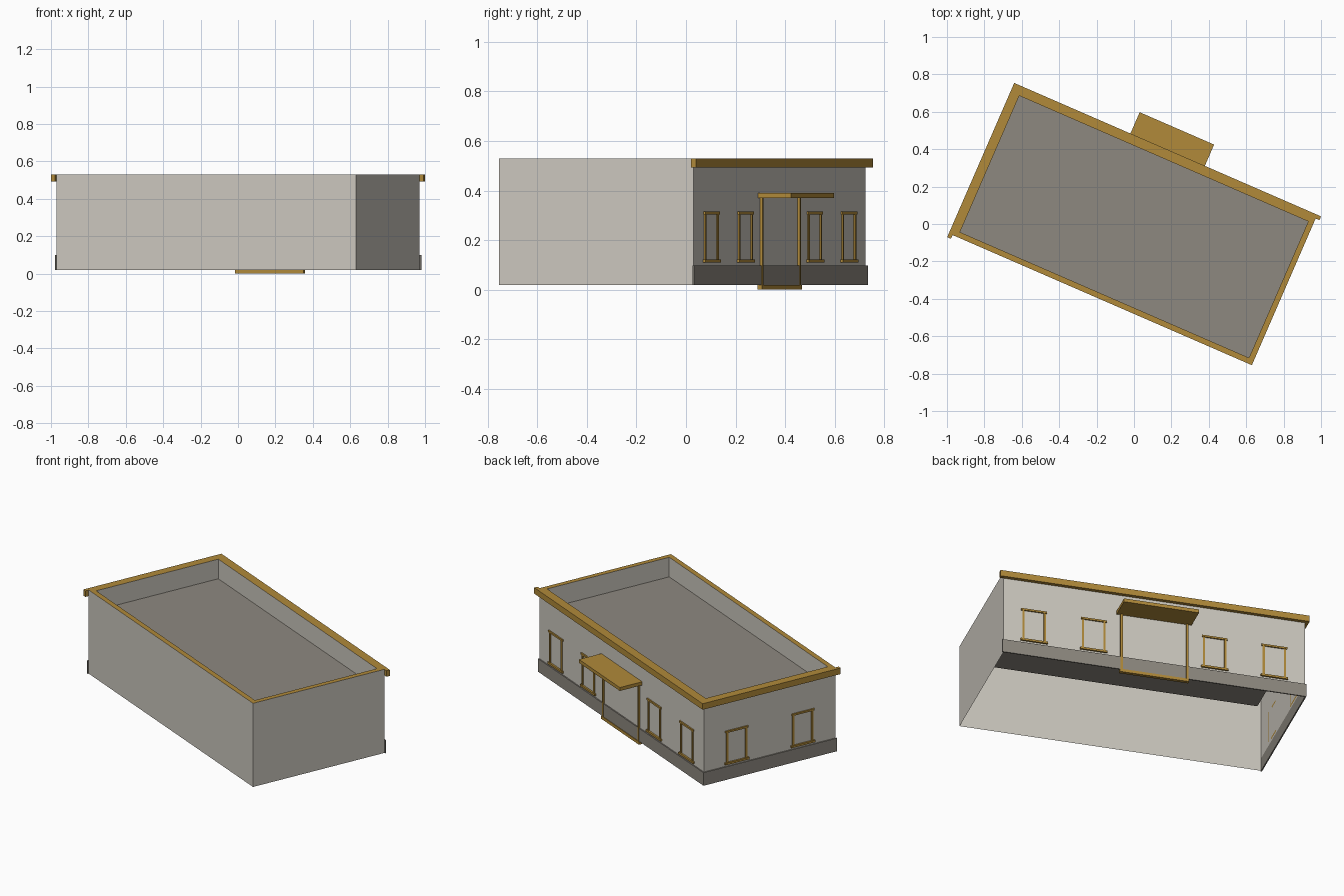
import bpy, bmesh, math
from mathutils import Matrix, Vector

if "Cube" in bpy.data.objects:
    bpy.data.objects.remove(bpy.data.objects["Cube"], do_unlink=True)


def material(name, rgb):
    m = bpy.data.materials.new(name)
    m.use_nodes = True
    m.diffuse_color = (*rgb, 1)
    m.node_tree.nodes["Principled BSDF"].inputs["Base Color"].default_value = (*rgb, 1)
    return m


plaster = material("pale_plaster", (0.61, 0.58, 0.52))
ochre = material("ochre_trim", (0.44, 0.255, 0.042))
stone = material("grey_stone", (0.27, 0.25, 0.216))

# Building frame: u along the long side, v towards the door side
LENGTH, WIDTH = 1.745, 0.855
BASE, TOP, ROOF, WALL = 0.018, 0.53, 0.41, 0.03
PLACE = Matrix.Translation((-0.97, -0.059, 0)) @ Matrix.Rotation(math.radians(-23.5), 4, "Z")


def finish(name, bm, mats):
    bmesh.ops.recalc_face_normals(bm, faces=bm.faces)
    bm.transform(PLACE)
    mesh = bpy.data.meshes.new(name)
    bm.to_mesh(mesh)
    bm.free()
    for m in mats:
        mesh.materials.append(m)
    ob = bpy.data.objects.new(name, mesh)
    bpy.context.collection.objects.link(ob)
    return ob


def add_box(bm, lo, hi):
    lo, hi = Vector(lo), Vector(hi)
    size = hi - lo
    bmesh.ops.create_cube(bm, size=1, matrix=Matrix.Translation((lo + hi) / 2)
                          @ Matrix.Diagonal((*size, 1)))


def boxes(name, mat, *pairs):
    bm = bmesh.new()
    for lo, hi in pairs:
        add_box(bm, lo, hi)
    return finish(name, bm, [mat])


# Open-bottomed shell: outer wall, parapet top, inner parapet, sunken roof
bm = bmesh.new()
rings = []
for inset, z in ((0, BASE), (0, TOP), (WALL, TOP), (WALL, ROOF)):
    a, b, c, d = inset, LENGTH - inset, inset, WIDTH - inset
    rings.append([bm.verts.new((u, v, z)) for u, v in ((a, c), (b, c), (b, d), (a, d))])
for step, (low, high) in enumerate(zip(rings, rings[1:])):
    for i in range(4):
        j = (i + 1) % 4
        face = bm.faces.new((low[i], low[j], high[j], high[i]))
        face.material_index = 1 if step == 1 else 0
bm.faces.new(rings[-1]).material_index = 2
finish("walls_and_roof", bm, [plaster, ochre, stone])


# Bands that wrap the door side and the adjoining short side
def wrap_band(name, mat, out, z0, z1):
    boxes(name, mat,
          ((-out, -out, z0), (0, WIDTH + out, z1)),
          ((0, WIDTH, z0), (LENGTH + out, WIDTH + out, z1)))


wrap_band("cornice", ochre, 0.022, 0.493, TOP)
wrap_band("plinth", stone, 0.007, BASE, 0.098)


# Window surrounds: jambs, head and a slightly wider sill
def window(name, centre, short_side):
    pairs = []
    for s0, s1, z0, z1, out in ((-0.068, -0.056, 0.12, 0.31, 0.006),
                                (0.056, 0.068, 0.12, 0.31, 0.006),
                                (-0.074, 0.074, 0.304, 0.315, 0.008),
                                (-0.078, 0.078, 0.11, 0.122, 0.011)):
        if short_side:
            pairs.append(((-out, centre + s0, z0), (0, centre + s1, z1)))
        else:
            pairs.append(((centre + s0, WIDTH, z0), (centre + s1, WIDTH + out, z1)))
    boxes(name, ochre, *pairs)


MID = LENGTH / 2
for n, off in enumerate((-0.695, -0.35, 0.35, 0.695)):
    window(f"long_side_window_{n + 1}", MID + off, False)
for n, off in enumerate((-0.215, 0.215)):
    window(f"short_side_window_{n + 1}", WIDTH / 2 + off, True)

# Doorway: jambs, threshold and canopy
boxes("door_jambs", ochre, *[((MID + s * 0.19 - 0.006, WIDTH, BASE),
                              (MID + s * 0.19 + 0.006, WIDTH + 0.01, 0.37)) for s in (-1, 1)])
boxes("door_threshold", ochre, ((MID - 0.2, WIDTH - 0.01, 0), (MID + 0.2, WIDTH + 0.011, BASE)))
boxes("door_canopy", ochre, ((MID - 0.217, WIDTH, 0.369), (MID + 0.217, WIDTH + 0.146, 0.39)))
